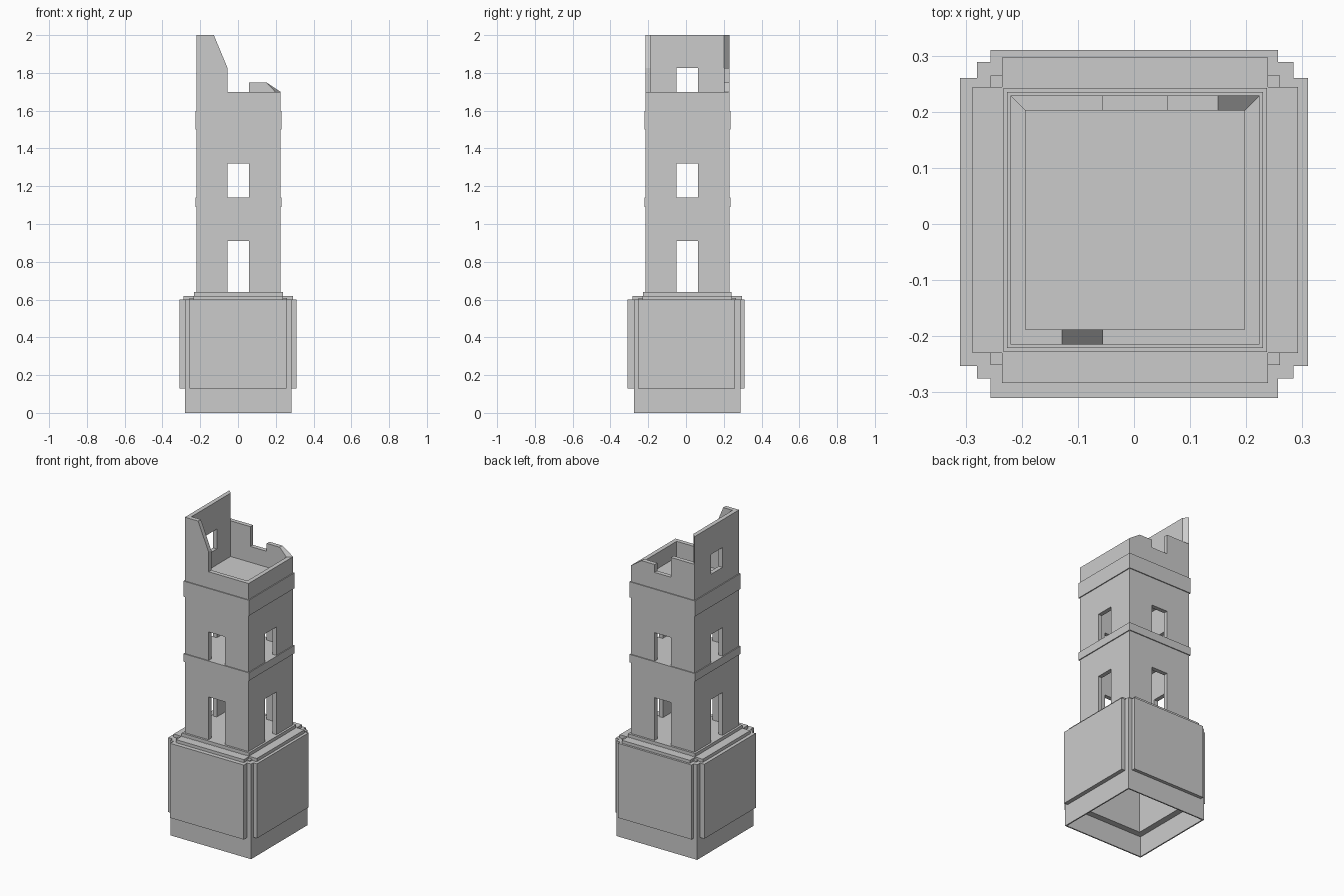
import bpy, bmesh

if "Cube" in bpy.data.objects:
    bpy.data.objects.remove(bpy.data.objects["Cube"])

CX, CY = 0.002, 0.007      # axis of the tower
OUT, INN = 0.222, 0.195    # half widths of the tower walls, outside and inside


def mesh_object(name, bm):
    bmesh.ops.recalc_face_normals(bm, faces=bm.faces[:])
    me = bpy.data.meshes.new(name)
    bm.to_mesh(me)
    bm.free()
    ob = bpy.data.objects.new(name, me)
    bpy.context.collection.objects.link(ob)
    return ob


def box(name, x0, x1, y0, y1, z0, z1):
    bm = bmesh.new()
    bmesh.ops.create_cube(bm, size=1)
    for v in bm.verts:
        v.co.x = x1 if v.co.x > 0 else x0
        v.co.y = y1 if v.co.y > 0 else y0
        v.co.z = z1 if v.co.z > 0 else z0
    return mesh_object(name, bm)


def block(name, hx, hy, z0, z1):
    return box(name, CX - hx, CX + hx, CY - hy, CY + hy, z0, z1)


def cut(target, cutter):
    mod = target.modifiers.new("cut", 'BOOLEAN')
    mod.operation = 'DIFFERENCE'
    mod.solver = 'EXACT'
    mod.object = cutter
    cutter.hide_render = True
    bpy.context.view_layer.objects.active = target
    bpy.ops.object.modifier_apply(modifier=mod.name)
    bpy.data.objects.remove(cutter, do_unlink=True)


def parapet(name, profile, place):
    """Wall with mitred ends from a (distance along, height) outline."""
    bm = bmesh.new()
    outer = [bm.verts.new((*place(u, OUT), z)) for u, z in profile]
    inner = [bm.verts.new((*place(max(-INN, min(INN, u)), INN), z)) for u, z in profile]
    n = len(profile)
    bm.faces.new(outer)
    bm.faces.new(inner[::-1])
    for i in range(n):
        j = (i + 1) % n
        bm.faces.new((outer[i], inner[i], inner[j], outer[j]))
    return mesh_object(name, bm)


# Hollow base, open underneath, with an inner ledge
base = block("base", 0.282, 0.282, 0, 0.6)
cut(base, block("plinth_void", 0.274, 0.274, -0.1, 0.13))
cut(base, block("base_void", 0.235, 0.235, 0.1, 0.58))

# Raised panels on the four base sides
for s, (xn, yn) in ((-1, ("left", "front")), (1, ("right", "back"))):
    a, b = sorted((s * 0.27, s * 0.31))
    box(xn + "_panel", a, b, -0.253, 0.26, 0.13, 0.6)
    box(yn + "_panel", -0.256, 0.257, a, b, 0.13, 0.6)

# Stepped cap
block("cap_corners", 0.258, 0.258, 0.6, 0.608)
block("cap_step_x", 0.29, 0.237, 0.598, 0.62)
block("cap_step_y", 0.237, 0.29, 0.598, 0.619)
block("cap_top", 0.235, 0.235, 0.615, 0.64)

# Shaft with two rooms, doors and windows through all sides
shaft = block("shaft", OUT, OUT, 0.64, 1.6)
for z0, z1 in ((0.6, 1.09), (1.14, 1.5)):
    cut(shaft, block("room", INN, INN, z0, z1))
for z0, z1 in ((0.6, 0.91), (1.14, 1.32)):
    cut(shaft, block("opening_x", 0.5, 0.057, z0, z1))
    cut(shaft, block("opening_y", 0.057, 0.5, z0, z1))

# String courses, as rings around the shaft
for name, z0, z1 in (("lower_band", 1.09, 1.14), ("upper_band", 1.5, 1.598)):
    ring = block(name, 0.228, 0.228, z0, z1)
    cut(ring, block("ring_void", 0.21, 0.21, z0 - 0.1, z1 + 0.1))

# Ruined top storey
Z = 1.6
parapet("front_parapet", [(-OUT, Z), (OUT, Z), (OUT, 1.7), (-0.057, 1.7), (-0.057, 1.825),
                          (-0.13, 2), (-OUT, 2)], lambda u, d: (CX + u, CY - d))
parapet("back_parapet", [(-OUT, Z), (OUT, Z), (OUT, 1.7), (0.148, 1.75), (0.057, 1.75),
                         (0.057, 1.7), (-0.057, 1.7), (-0.057, 1.825), (-OUT, 1.825)],
        lambda u, d: (CX + u, CY + d))
parapet("right_parapet", [(-OUT, Z), (OUT, Z), (OUT, 1.7), (-OUT, 1.7)],
        lambda u, d: (CX + d, CY + u))
left = parapet("left_parapet", [(-OUT, Z), (OUT, Z), (OUT, 2), (-OUT, 2)],
               lambda u, d: (CX - d, CY + u))
cut(left, box("upper_window", -0.4, 0, CY - 0.057, CY + 0.057, 1.7, 1.825))
